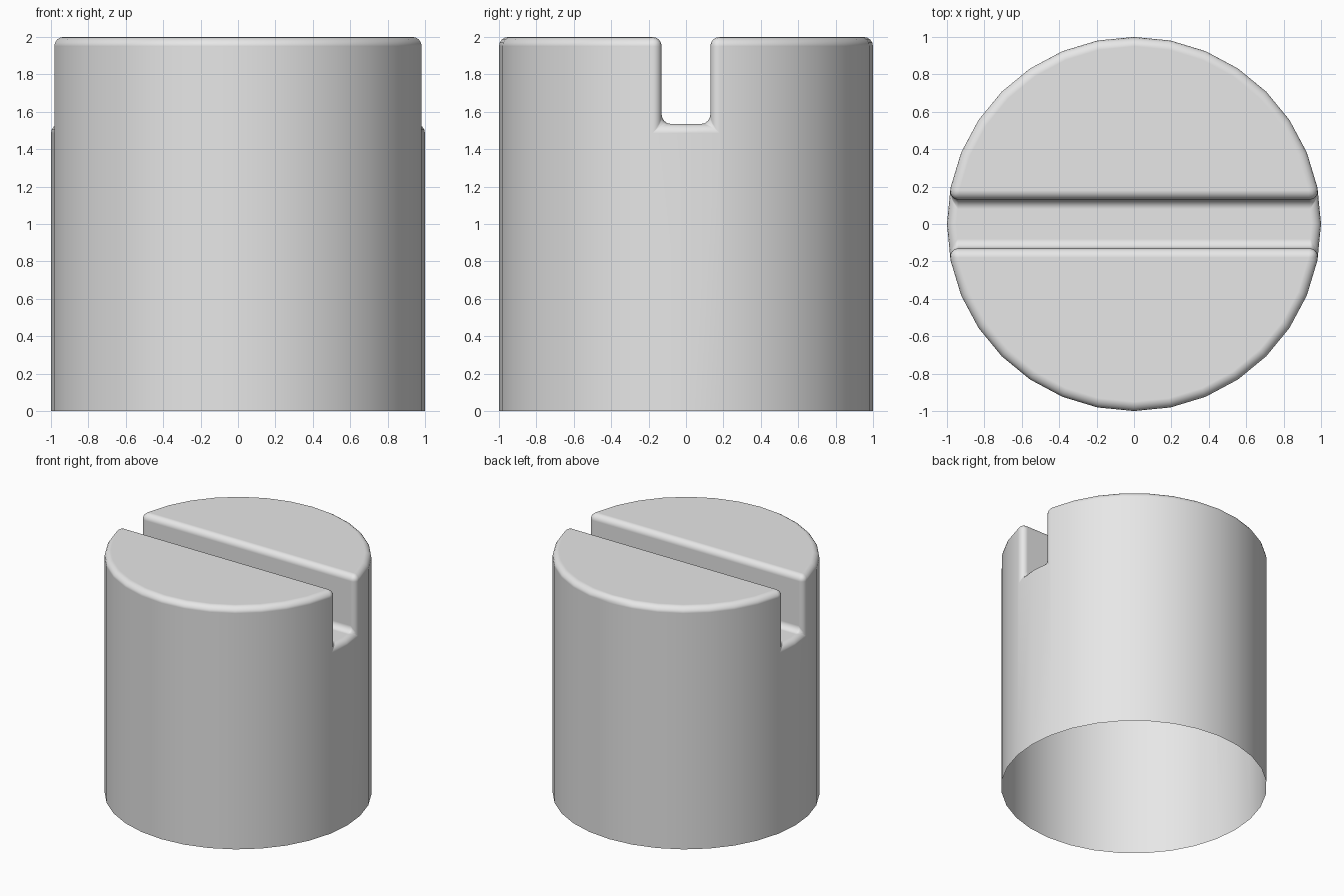
import bpy
import bmesh

default = bpy.data.objects.get("Cube")
if default:
    bpy.data.objects.remove(default, do_unlink=True)

SLOT_HALF, SLOT_FLOOR, EDGE = 0.13, 1.535, 0.05

# Plain grey material
grey = bpy.data.materials.new("light_grey")
grey.use_nodes = True
colour = (0.8, 0.8, 0.8, 1)
grey.diffuse_color = colour
grey.node_tree.nodes["Principled BSDF"].inputs["Base Color"].default_value = colour

# Cylindrical body
bpy.ops.mesh.primitive_cylinder_add(vertices=32, radius=1, depth=2, location=(0, 0, 1))
body = bpy.context.object
body.name = "slotted_cylinder"
body.data.materials.append(grey)

# Slot cut straight across the top
bpy.ops.mesh.primitive_cube_add(size=1, location=(0, 0, SLOT_FLOOR + 0.5))
cutter = bpy.context.object
cutter.name = "slot_cutter"
cutter.scale = (3, 2 * SLOT_HALF, 1)
cutter.hide_render = True
bpy.context.view_layer.update()

bpy.ops.object.select_all(action="DESELECT")
body.select_set(True)
bpy.context.view_layer.objects.active = body
cut = body.modifiers.new("slot", "BOOLEAN")
cut.operation = "DIFFERENCE"
cut.solver = "EXACT"
cut.object = cutter
bpy.ops.object.modifier_apply(modifier=cut.name)
bpy.data.objects.remove(cutter, do_unlink=True)

# Open underside
bm = bmesh.new()
bm.from_mesh(body.data)
bottom = [f for f in bm.faces if f.normal.z < -0.9]
bmesh.ops.delete(bm, geom=bottom, context="FACES")
bm.to_mesh(body.data)
bm.free()

# Rounded rim and slot edges, smooth shading
bpy.ops.object.shade_smooth()
bevel = body.modifiers.new("rounded_edges", "BEVEL")
bevel.width = EDGE
bevel.segments = 4
bevel.limit_method = "ANGLE"
bevel.angle_limit = 0.6
bevel.harden_normals = True
